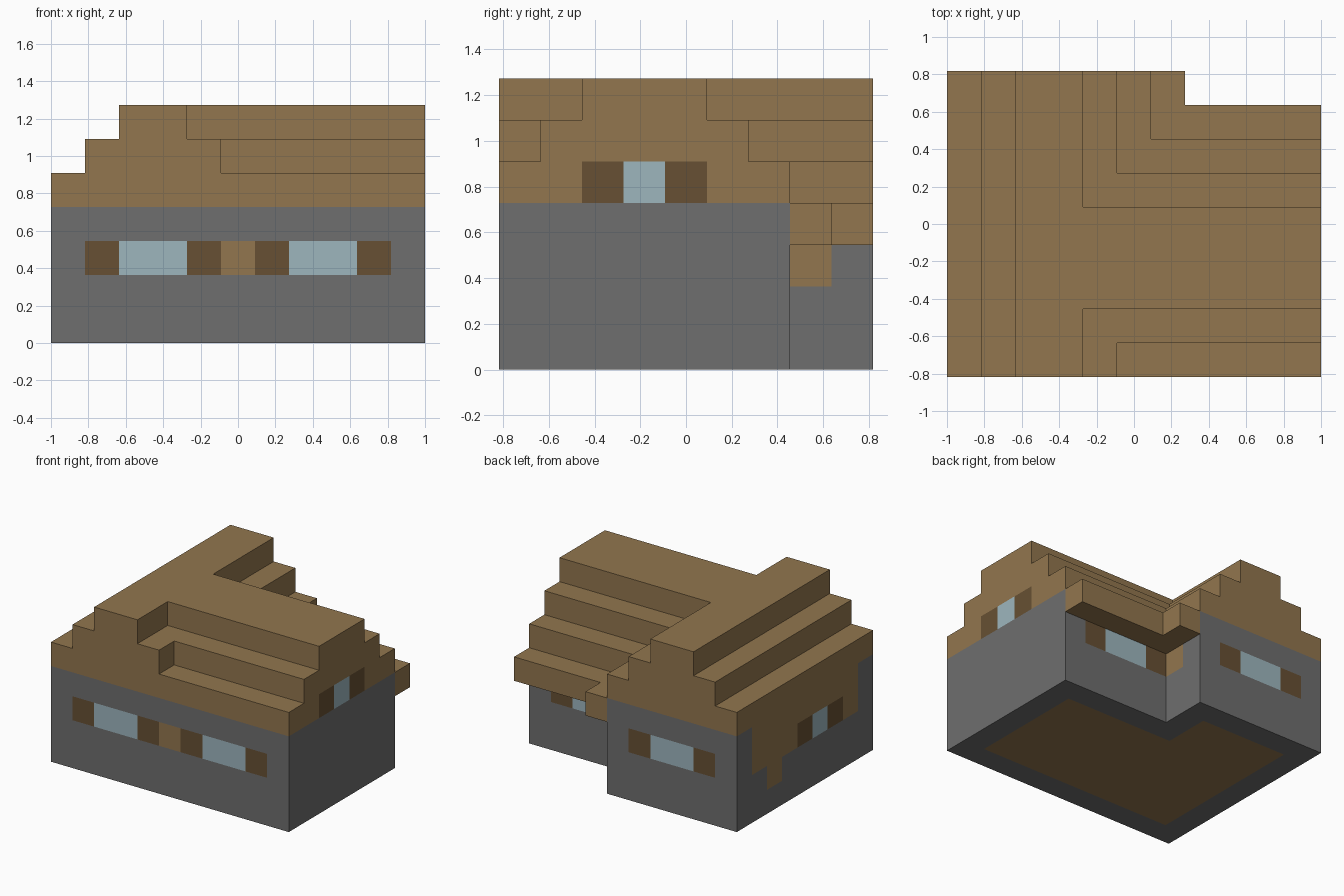
import bpy
import bmesh
from mathutils import Vector

cube = bpy.data.objects.get("Cube")
if cube:
    bpy.data.objects.remove(cube, do_unlink=True)

UNIT = 2 / 11                      # edge of one building block
NX, NY = 11, 9                     # plan size in blocks
WALL_TOP, EAVE = 4, 3


def make_material(name, rgb):
    linear = [((c / 255 + 0.055) / 1.055) ** 2.4 for c in rgb] + [1]
    mat = bpy.data.materials.new(name)
    mat.use_nodes = True
    mat.diffuse_color = linear
    bsdf = next(n for n in mat.node_tree.nodes if n.type == 'BSDF_PRINCIPLED')
    bsdf.inputs["Base Color"].default_value = linear
    return mat


MATERIALS = [make_material("stone_grey", (110, 110, 110)),
             make_material("plank_brown", (146, 118, 78)),
             make_material("dark_wood", (103, 80, 51)),
             make_material("window_glass", (157, 182, 190))]
STONE, PLANK, DARK, GLASS = range(4)

FRONT, BACK, LEFT, RIGHT = (0, -1, 0), (0, 1, 0), (1, 0, 0), (-1, 0, 0)
UP, DOWN = (0, 0, 1), (0, 0, -1)
CODES = {"p": PLANK, "d": DARK, "g": GLASS}


# --- plan and roof heights, in blocks
def has_wall(x, y):
    return y < 7 or x < 6


def roof_height(x, y):
    wing = (5, 6, 7, 7, 6, 5, 4)           # profile across the rear wing
    main = (5, 6, 7, 7, 7, 6, 5, 4)        # profile across the main hall
    height = wing[x] if x < len(wing) else 0
    if x >= 4 and y < len(main):
        height = max(height, main[y])
    return height


wall_cells, roof_cells = set(), set()
for x in range(NX):
    for y in range(NY):
        wall = has_wall(x, y)
        if wall:
            wall_cells |= {(x, y, z) for z in range(WALL_TOP)}
        roof_cells |= {(x, y, z) for z in range(WALL_TOP if wall else EAVE, roof_height(x, y))}
solid = wall_cells | roof_cells


# --- colour rules
def strip(codes, start, pos, default):
    """Colour of a window row spelled out block by block."""
    i = pos - start
    return CODES[codes[i]] if 0 <= i < len(codes) else default


def plank_side(y, z):
    """Timber side wall with stone ends and a window row."""
    if z == 2:
        return strip("dgd", 2, y, PLANK if 1 <= y < 8 else STONE)
    if z == 3:
        return PLANK if 1 <= y < 8 else STONE
    return PLANK if (y, z) == (6, 1) else STONE


def wall_colour(cell, normal):
    x, y, z = cell
    if normal == DOWN:
        inside = 1 <= x < 10 and 1 <= y < 6 or 1 <= x < 5 and 1 <= y < 8
        return PLANK if inside else STONE
    if normal == RIGHT:
        return plank_side(y, z)
    if z != 2:
        return STONE
    if normal == FRONT:
        return strip("dggdpdggd", 1, x, STONE)
    if normal == BACK:
        return strip("dggd", 1 if y == 8 else 6, x, STONE)
    if normal == LEFT and y == 7:
        return PLANK
    return STONE


def roof_colour(cell, normal):
    x, y, z = cell
    if normal == LEFT and x == NX - 1 and z == WALL_TOP:
        return strip("dgd", 2, y, PLANK)
    return PLANK


# --- outer skin of a group of blocks
def build_blocks(name, cells, colour):
    bm = bmesh.new()
    origin = Vector((NX / 2, NY / 2, 0))
    for cell in sorted(cells):
        for normal in (FRONT, BACK, LEFT, RIGHT, UP, DOWN):
            if tuple(c + n for c, n in zip(cell, normal)) in solid:
                continue
            n = Vector(normal)
            u = Vector((n.y, n.z, n.x))
            v = n.cross(u)
            centre = Vector(cell) + Vector((0.5, 0.5, 0.5)) + n / 2 - origin
            corners = [centre + (a * u + b * v) / 2
                       for a, b in ((-1, -1), (1, -1), (1, 1), (-1, 1))]
            face = bm.faces.new([bm.verts.new(p * UNIT) for p in corners])
            face.material_index = colour(cell, normal)
    bmesh.ops.remove_doubles(bm, verts=bm.verts[:], dist=UNIT / 100)
    mesh = bpy.data.meshes.new(name)
    bm.to_mesh(mesh)
    bm.free()
    for mat in MATERIALS:
        mesh.materials.append(mat)
    obj = bpy.data.objects.new(name, mesh)
    bpy.context.collection.objects.link(obj)
    return obj


build_blocks("house_walls", wall_cells, wall_colour)
build_blocks("stepped_roof", roof_cells, roof_colour)
